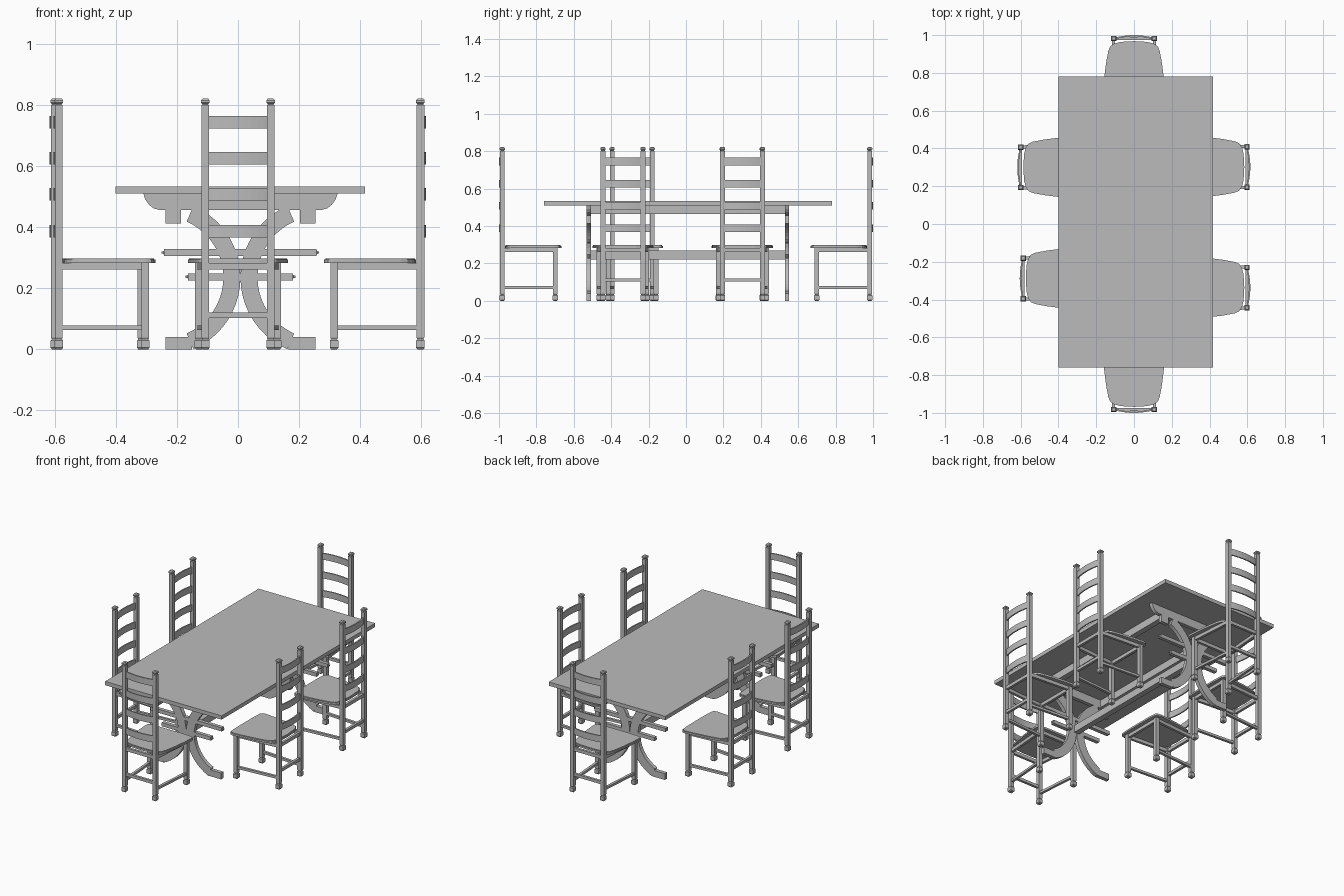
import bpy, bmesh, math
from mathutils import Matrix, Vector

cube = bpy.data.objects.get("Cube")
if cube:
    bpy.data.objects.remove(cube, do_unlink=True)

grey = bpy.data.materials.new("plain grey")
grey.use_nodes = True
GREY = (0.5, 0.5, 0.5, 1)
grey.diffuse_color = GREY
grey.node_tree.nodes["Principled BSDF"].inputs["Base Color"].default_value = GREY


def finish(bm, name):
    bmesh.ops.recalc_face_normals(bm, faces=bm.faces)
    mesh = bpy.data.meshes.new(name)
    bm.to_mesh(mesh)
    bm.free()
    mesh.materials.append(grey)
    return mesh


def place(mesh, name, matrix=Matrix()):
    ob = bpy.data.objects.new(name, mesh)
    bpy.context.scene.collection.objects.link(ob)
    ob.matrix_world = matrix
    return ob


def add_box(bm, x0, x1, y0, y1, z0, z1):
    m = Matrix.Translation(((x0 + x1) / 2, (y0 + y1) / 2, (z0 + z1) / 2))
    m = m @ Matrix.Diagonal((x1 - x0, y1 - y0, z1 - z0, 1))
    return bmesh.ops.create_cube(bm, size=1, matrix=m)["verts"]


def add_prism(bm, points, offset):
    """Extrude a closed outline of 3D points by an offset."""
    face = bm.faces.new([bm.verts.new(p) for p in points])
    out = bmesh.ops.extrude_face_region(bm, geom=[face], use_keep_orig=True)["geom"]
    verts = [v for v in out if isinstance(v, bmesh.types.BMVert)]
    bmesh.ops.translate(bm, verts=verts, vec=Vector(offset))


def add_square_turning(bm, x, y, profile):
    """Stack square sections given as (height, half width)."""
    rings = [[bm.verts.new((x + sx * h, y + sy * h, z))
              for sx, sy in ((-1, -1), (1, -1), (1, 1), (-1, 1))] for z, h in profile]
    bm.faces.new(rings[0])
    bm.faces.new(rings[-1])
    for a, b in zip(rings, rings[1:]):
        for i in range(4):
            j = (i + 1) % 4
            bm.faces.new((a[i], a[j], b[j], b[i]))


# ---- chair parts: back posts stand on local y = 0, seat reaches towards +y
FOOT = [(0, .01), (.005, .014), (.028, .014), (.033, .01), (.038, .0125)]
FINIAL = [(.8, .0125), (.803, .009), (.808, .014), (.816, .014), (.822, .009)]
POST_X, LEG_X, LEG_Y = .107, .128, .283
chair = {}

bm = bmesh.new()
for s in (-1, 1):
    add_square_turning(bm, s * POST_X, 0, FOOT + FINIAL)
chair["back_posts"] = finish(bm, "back_posts")

bm = bmesh.new()
for s in (-1, 1):
    add_square_turning(bm, s * LEG_X, LEG_Y, FOOT + [(.283, .0125)])
chair["front_legs"] = finish(bm, "front_legs")

# curved ladder slats
bm = bmesh.new()
for z in (.367, .487, .605, .724):
    xs = [POST_X * (i / 5 - 1) for i in range(11)]
    back = [(x, -.003 - .015 * (1 - (x / POST_X) ** 2), z) for x in xs]
    front = [(x, y + .008, z) for x, y, z in reversed(back)]
    add_prism(bm, back + front, (0, 0, .041))
chair["back_slats"] = finish(bm, "back_slats")

# aprons and stretchers
bm = bmesh.new()
for s in (-1, 1):
    for z0, z1 in ((.262, .283), (.063, .078)):
        w = .008
        rail = [(s * POST_X - w, 0, z0), (s * POST_X + w, 0, z0),
                (s * LEG_X + w, LEG_Y, z0), (s * LEG_X - w, LEG_Y, z0)]
        add_prism(bm, rail, (0, 0, z1 - z0))
add_box(bm, -POST_X, POST_X, -.008, .008, .262, .283)
add_box(bm, -POST_X, POST_X, -.008, .008, .102, .12)
add_box(bm, -LEG_X, LEG_X, LEG_Y - .008, LEG_Y + .008, .262, .283)
chair["seat_rails"] = finish(bm, "seat_rails")

# seat board with rounded corners
half = [(.07, .018), (.105, .027), (.126, .042), (.136, .065), (.148, .13), (.159, .22),
        (.164, .285), (.159, .303), (.145, .312), (.08, .316)]
outline = [(0, .014)] + half + [(-x, y) for x, y in reversed(half)]
bm = bmesh.new()
add_prism(bm, [(x, y, .283) for x, y in outline], (0, 0, .015))
rim = [e for e in bm.edges if all(v.co.z > .29 for v in e.verts)]
bmesh.ops.bevel(bm, geom=rim, offset=.004, segments=2, affect="EDGES")
chair["seat"] = finish(bm, "seat")

# six chairs around the table: position and turn in degrees
SEATS = {"front": (0, -.982, 0), "back": (0, .982, 180),
         "right_back": (-.6, .3, -90), "right_front": (-.587, -.288, -90),
         "left_back": (.598, .302, 90), "left_front": (.598, -.337, 90)}
for where, (x, y, turn) in SEATS.items():
    m = Matrix.Translation((x, y, 0)) @ Matrix.Rotation(math.radians(turn), 4, "Z")
    for part, mesh in chair.items():
        place(mesh, f"{where}_chair_{part}", m)

# ---- table, built about its own centre
TABLE = Matrix.Translation((.008, .01, 0))
END_Y, THICK = .53, .024

bm = bmesh.new()
add_box(bm, -.409, .409, -.77, .77, .51, .534)
place(finish(bm, "table_top"), "table_top", TABLE)

# trestle: two back-to-back arcs, end blocks and a shaped cap
bm = bmesh.new()
R_OUT, R_IN, MID = .256, .2, .235
for s in (-1, 1):
    angles = [math.radians(-66.5 + 133 * i / 20) for i in range(21)]
    ring = [(R_OUT, a) for a in angles] + [(R_IN, a) for a in reversed(angles)]
    add_prism(bm, [(s * (.256 - r * math.cos(a)), -THICK / 2, MID + r * math.sin(a))
                   for r, a in ring], (0, THICK, 0))
    for z0, z1 in ((0, .04), (.412, .465)):
        inner = .158 if z0 == 0 else .195
        add_box(bm, *sorted((s * inner, s * .246)), -THICK / 2, THICK / 2, z0, z1)
side = [(.318, .51), (.312, .491), (.3, .474), (.285, .462), (.268, .457)]
cap = side + [(-x, z) for x, z in reversed(side)]
add_prism(bm, [(x, -THICK / 2, z) for x, z in cap], (0, THICK, 0))
trestle = finish(bm, "trestle")

# cross pegs with rounded ends
bm = bmesh.new()
for reach, z0, z1 in ((.258, .305, .328), (.18, .226, .249)):
    add_box(bm, -reach, reach, -.0115, .0115, z0, z1)
ends = [e for e in bm.edges if abs(e.verts[0].co.x - e.verts[1].co.x) < .001]
bmesh.ops.bevel(bm, geom=ends, offset=.008, segments=3, affect="EDGES")
pegs = finish(bm, "cross_pegs")

for where, s in (("front", -1), ("back", 1)):
    m = TABLE @ Matrix.Translation((0, s * END_Y, 0))
    place(trestle, where + "_trestle", m)
    place(pegs, where + "_cross_pegs", m)

# lengthwise rails and the low beam
bm = bmesh.new()
for x in (-.2, .2):
    add_box(bm, x - .018, x + .018, -END_Y, END_Y, .463, .51)
place(finish(bm, "top_rails"), "top_rails", TABLE)
bm = bmesh.new()
add_box(bm, -.018, .018, -END_Y, END_Y, .222, .268)
place(finish(bm, "low_beam"), "low_beam", TABLE)
